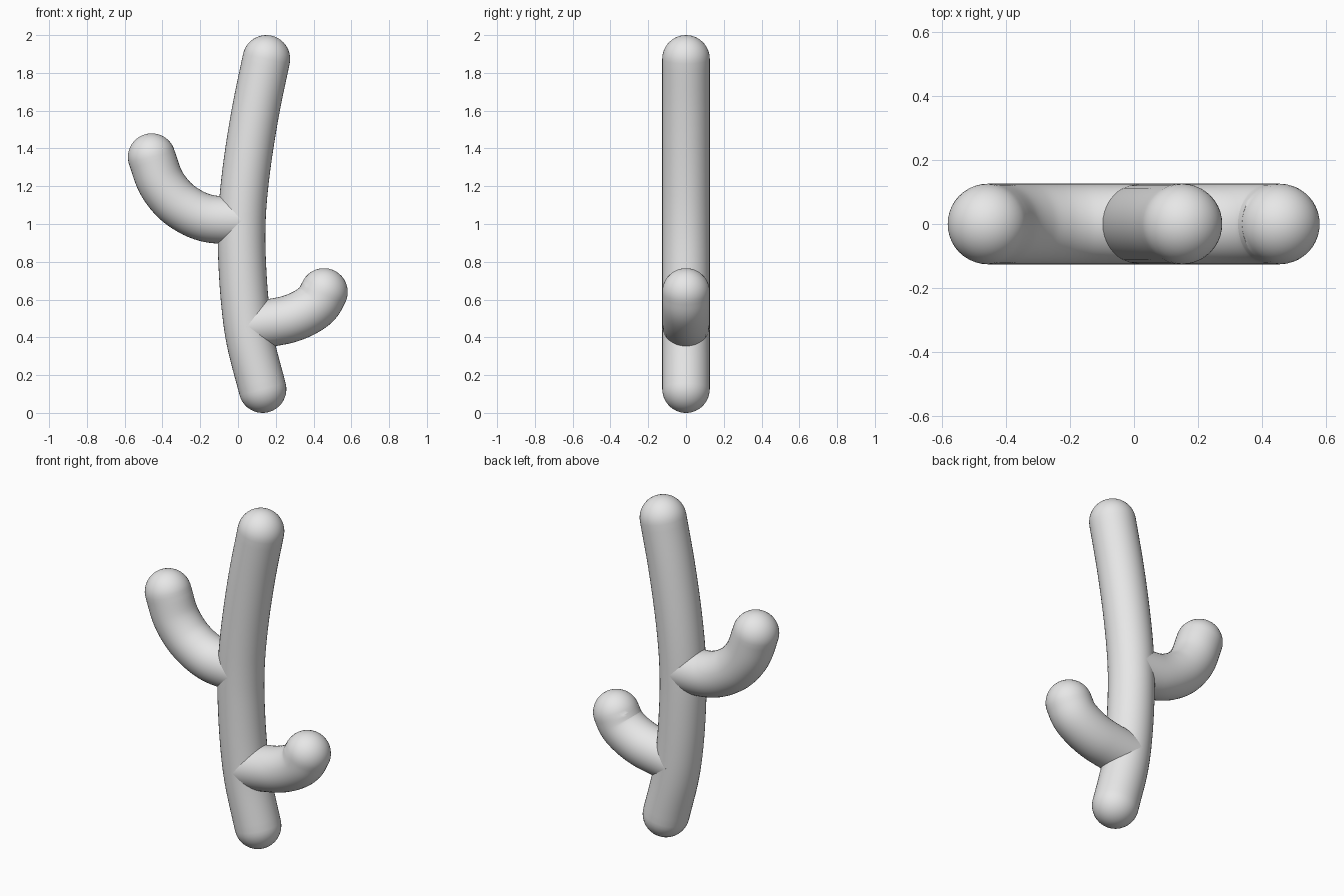
import bpy, bmesh, math
from mathutils import Vector

if "Cube" in bpy.data.objects:
    bpy.data.objects.remove(bpy.data.objects["Cube"])

R = 0.126      # shared tube radius
SIDES = 40
CAP = 9        # rings in each rounded end

grey = bpy.data.materials.new("light_grey")
grey.diffuse_color = (0.8, 0.8, 0.8, 1)
grey.use_nodes = True
grey.node_tree.nodes["Principled BSDF"].inputs["Base Color"].default_value = grey.diffuse_color


def spline(points, steps=6):
    """Smooth path through (x, z) points."""
    p = [Vector((x, 0, z)) for x, z in points]
    p = [2 * p[0] - p[1]] + p + [2 * p[-1] - p[-2]]
    path = []
    for a, b, c, d in zip(p, p[1:], p[2:], p[3:]):
        for i in range(steps):
            t = i / steps
            path.append(0.5 * (2 * b + (c - a) * t + (2 * a - 5 * b + 4 * c - d) * t ** 2
                               + (3 * b - a - 3 * c + d) * t ** 3))
    path.append(p[-2])
    return path


def tube(name, points, round_start, start_dir, end_dir):
    """Sweep a circle along the path, with a dome at the end and optionally the start."""
    path = spline(points)
    n = len(path)
    dirs = [(path[min(i + 1, n - 1)] - path[max(i - 1, 0)]).normalized() for i in range(n)]
    dirs[0] = Vector((start_dir[0], 0, start_dir[1])).normalized()
    dirs[-1] = Vector((end_dir[0], 0, end_dir[1])).normalized()
    sections = [(c, d, R) for c, d in zip(path, dirs)]
    dome = [math.pi / 2 * i / (CAP + 1) for i in range(1, CAP + 1)]
    c, d = path[-1], dirs[-1]
    sections += [(c + d * R * math.sin(a), d, R * math.cos(a)) for a in dome]
    if round_start:
        c0, d0 = path[0], dirs[0]
        sections = [(c0 - d0 * R * math.sin(a), d0, R * math.cos(a))
                    for a in reversed(dome)] + sections

    bm = bmesh.new()
    side = Vector((0, 1, 0))
    rings = []
    for centre, along, r in sections:
        up = along.cross(side)
        rings.append([bm.verts.new(centre + r * (math.cos(2 * math.pi * k / SIDES) * up
                                                 + math.sin(2 * math.pi * k / SIDES) * side))
                      for k in range(SIDES)])
    for r0, r1 in zip(rings, rings[1:]):
        for k in range(SIDES):
            j = (k + 1) % SIDES
            bm.faces.new((r0[k], r0[j], r1[j], r1[k]))
    # poles of the domes, or a flat end buried in the trunk
    ends = [(rings[-1], c + d * R)]
    ends.append((rings[0], path[0] - dirs[0] * (R if round_start else 0)))
    for ring, pole in ends:
        v = bm.verts.new(pole)
        for k in range(SIDES):
            bm.faces.new((ring[k], ring[(k + 1) % SIDES], v))
    bmesh.ops.recalc_face_normals(bm, faces=bm.faces)
    mesh = bpy.data.meshes.new(name)
    bm.to_mesh(mesh)
    bm.free()
    mesh.materials.append(grey)
    obj = bpy.data.objects.new(name, mesh)
    bpy.context.collection.objects.link(obj)
    bpy.ops.object.select_all(action='DESELECT')
    obj.select_set(True)
    bpy.context.view_layer.objects.active = obj
    bpy.ops.object.shade_smooth_by_angle(angle=math.radians(40))


# Bowed upright stem, rounded at both ends
tube("trunk", [(0.13, 0.126), (0.065, 0.38), (0.035, 0.6), (0.02, 0.85), (0.021, 1.03),
               (0.034, 1.2), (0.06, 1.4), (0.099, 1.63), (0.15, 1.874)],
     True, (-0.26, 1), (0.21, 1))
# Upper arm, sweeping left and up
tube("left_arm", [(0.02, 1.02), (-0.1, 1.022), (-0.18, 1.035), (-0.26, 1.07), (-0.34, 1.13),
                  (-0.41, 1.225), (-0.457, 1.354)],
     False, (-1, 0), (-0.23, 1))
# Lower arm, sweeping right and up
tube("right_arm", [(0.045, 0.46), (0.19, 0.48), (0.28, 0.5), (0.36, 0.535), (0.42, 0.58),
                   (0.455, 0.64)],
     False, (1, 0.12), (0.4, 1))
